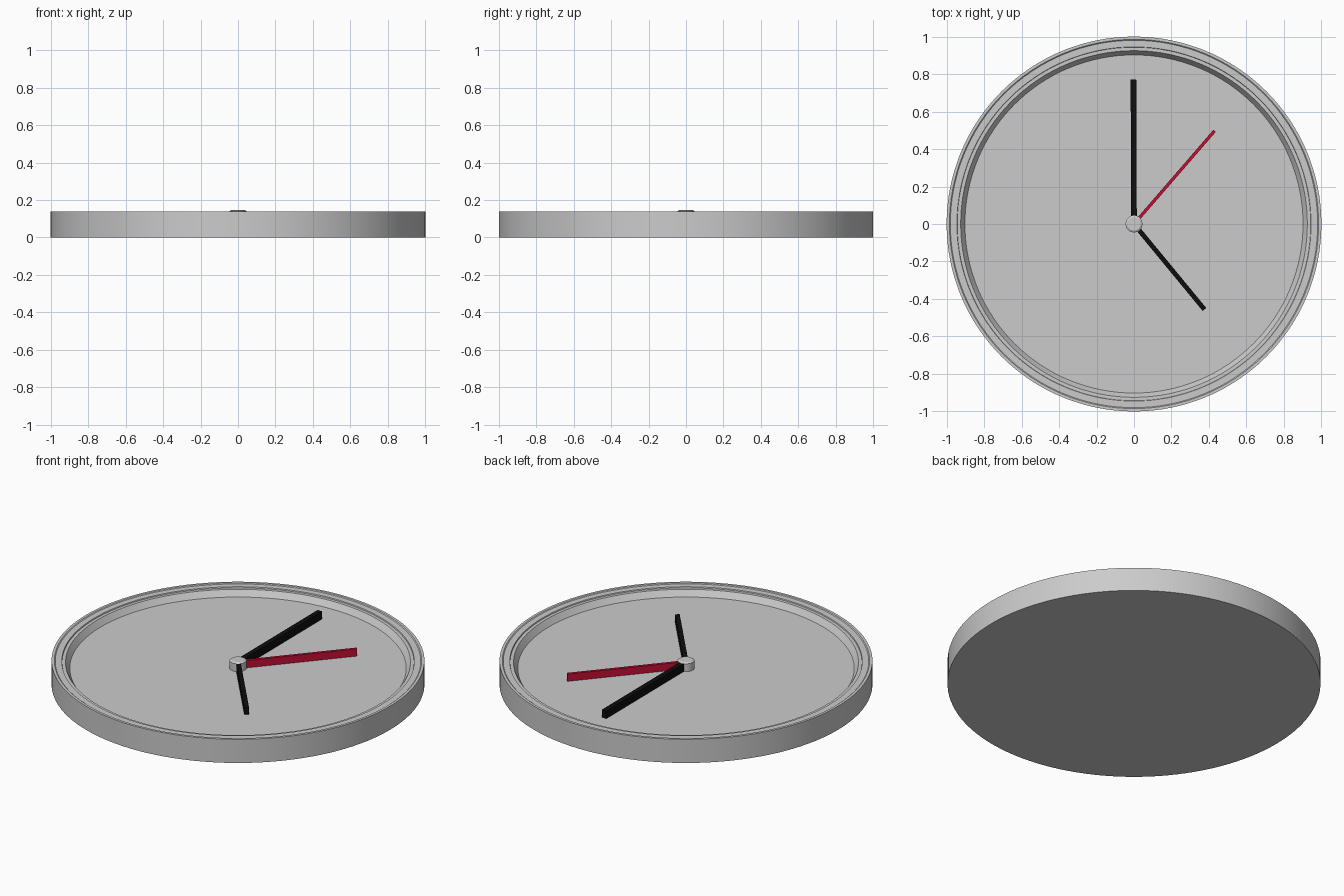
import bpy, bmesh, math

if "Cube" in bpy.data.objects:
    bpy.data.objects.remove(bpy.data.objects["Cube"])


def material(name, rgb):
    m = bpy.data.materials.new(name)
    m.diffuse_color = (*rgb, 1)
    m.use_nodes = True
    m.node_tree.nodes["Principled BSDF"].inputs["Base Color"].default_value = m.diffuse_color
    return m


grey = material("satin grey", (0.6, 0.6, 0.6))
black = material("black", (0.004, 0.004, 0.004))
red = material("crimson", (0.56, 0.004, 0.036))


def add_object(name, bm, mat):
    bmesh.ops.recalc_face_normals(bm, faces=bm.faces)
    me = bpy.data.meshes.new(name)
    bm.to_mesh(me)
    bm.free()
    me.materials.append(mat)
    ob = bpy.data.objects.new(name, me)
    bpy.context.collection.objects.link(ob)
    return ob


def lathe(name, profile, mat, sides):
    """Turn (radius, z) points about z; both open ends are capped flat."""
    bm = bmesh.new()
    rings = []
    for r, z in profile:
        rings.append([bm.verts.new((r * math.cos(2 * math.pi * i / sides),
                                    r * math.sin(2 * math.pi * i / sides), z))
                      for i in range(sides)])
    for a, b in zip(rings, rings[1:]):
        for i in range(sides):
            j = (i + 1) % sides
            bm.faces.new((a[i], a[j], b[j], b[i]))
    bm.faces.new(rings[0])
    bm.faces.new(rings[-1])
    ob = add_object(name, bm, mat)
    bpy.ops.object.select_all(action='DESELECT')
    ob.select_set(True)
    bpy.context.view_layer.objects.active = ob
    bpy.ops.object.shade_smooth_by_angle(angle=math.radians(25))
    return ob


def hand(name, tip, root_width, tip_width, mat, top):
    """Tapered bar standing on the dial, from the centre to the tip."""
    length = math.hypot(*tip)
    outline = [(0, -root_width / 2), (length, -tip_width / 2),
               (length, tip_width / 2), (0, root_width / 2)]
    bm = bmesh.new()
    base = bm.faces.new([bm.verts.new((x, y, FLOOR - 0.002)) for x, y in outline])
    up = bmesh.ops.extrude_face_region(bm, geom=[base])["geom"]
    for v in up:
        if isinstance(v, bmesh.types.BMVert):
            v.co.z = top
    ob = add_object(name, bm, mat)
    ob.rotation_euler.z = math.atan2(tip[1], tip[0])
    return ob


FLOOR = 0.095

# Case: outer wall, stepped rim, sloped inner wall and dial floor
lathe("clock_case", [(1.0, 0), (1.0, 0.14), (0.985, 0.14), (0.98, 0.136),
                     (0.945, 0.136), (0.943, 0.130), (0.925, 0.130),
                     (0.902, FLOOR)], grey, 128)

# Hands
hand("minute_hand", (-0.003, 0.77), 0.03, 0.03, black, 0.14)
hand("hour_hand", (0.376, -0.456), 0.025, 0.025, black, 0.139)
hand("second_hand", (0.43, 0.497), 0.017, 0.017, red, 0.138)

# Centre cap over the hands
lathe("centre_cap", [(0.045, FLOOR - 0.002), (0.045, 0.141), (0.035, 0.147)], grey, 48)
